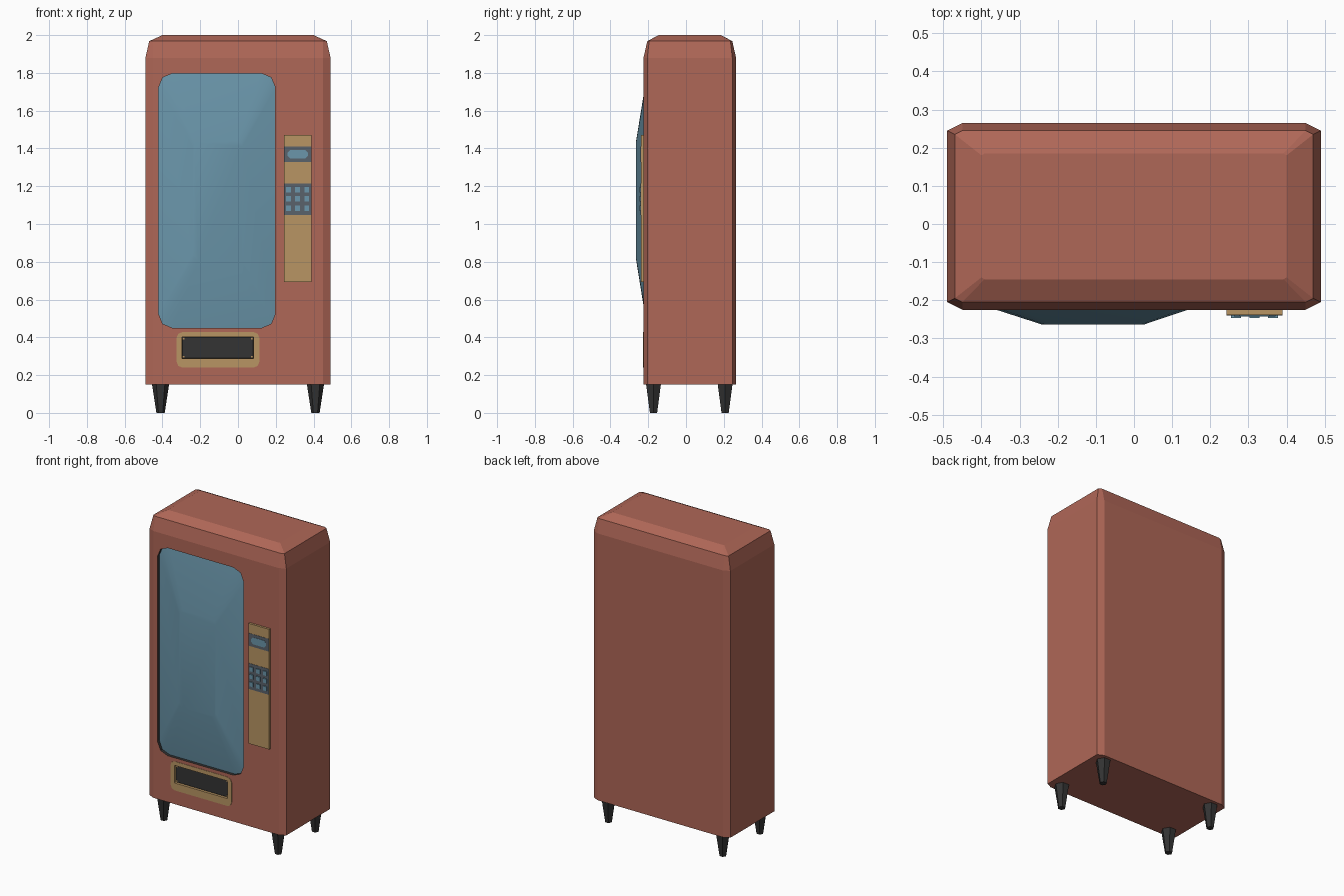
import bpy, bmesh, math

if "Cube" in bpy.data.objects:
    bpy.data.objects.remove(bpy.data.objects["Cube"])


def material(name, rgb):
    m = bpy.data.materials.new(name)
    m.diffuse_color = (*rgb, 1)
    m.use_nodes = True
    m.node_tree.nodes["Principled BSDF"].inputs["Base Color"].default_value = m.diffuse_color
    return m


RED = material("brick_red", (0.43, 0.135, 0.095))
BLUE = material("glass_blue", (0.145, 0.305, 0.405))
TAN = material("tan_trim", (0.485, 0.30, 0.125))
DARK = material("near_black", (0.033, 0.033, 0.033))
GREY = material("slate_grey", (0.102, 0.122, 0.145))
FRONT = -0.225


def rounded(x0, x1, z0, z1, r, y, seg=2):
    """Rounded rectangle facing the front, counter-clockwise."""
    pts = []
    for i, (cx, cz) in enumerate([(x1 - r, z0 + r), (x1 - r, z1 - r),
                                  (x0 + r, z1 - r), (x0 + r, z0 + r)]):
        for k in range(seg + 1):
            a = math.pi / 2 * (i - 1 + k / seg)
            pts.append((cx + r * math.cos(a), y, cz + r * math.sin(a)))
    return pts


def rect(x0, x1, z0, z1, y):
    return [(x0, y, z0), (x1, y, z0), (x1, y, z1), (x0, y, z1)]


def finish(bm, name, mat, smooth=False):
    for f in bm.faces:
        f.smooth = smooth
    me = bpy.data.meshes.new(name)
    bm.to_mesh(me)
    bm.free()
    me.materials.append(mat)
    ob = bpy.data.objects.new(name, me)
    bpy.context.collection.objects.link(ob)
    return ob


def skin(bm, rings, start=False, end=False):
    """Join rings with quads, optionally capping the ends."""
    vs = [[bm.verts.new(p) for p in r] for r in rings]
    n = len(rings[0])
    for a, b in zip(vs, vs[1:]):
        for i in range(n):
            j = (i + 1) % n
            bm.faces.new((a[i], a[j], b[j], b[i]))
    if start:
        bm.faces.new(vs[0][::-1])
    if end:
        bm.faces.new(vs[-1])
    return vs


def loft(name, mat, rings, start=False, end=False, smooth=False):
    bm = bmesh.new()
    skin(bm, rings, start, end)
    return finish(bm, name, mat, smooth)


def plate(name, mat, x0, x1, z0, z1, back, front):
    return loft(name, mat, [rect(x0, x1, z0, z1, back),
                            rect(x0, x1, z0, z1, front)], True, True)


# Cabinet: stacked octagons, front face filled around two openings
def octagon(x, y0, y1, cx, cy, z):
    return [(-x + cx, y0, z), (x - cx, y0, z), (x, y0 + cy, z), (x, y1 - cy, z),
            (x - cx, y1, z), (-x + cx, y1, z), (-x, y1 - cy, z), (-x, y0 + cy, z)]


def window(y):
    return rounded(-0.42, 0.197, 0.45, 1.797, 0.073, y)


def slot(y):
    return rect(-0.297, 0.082, 0.288, 0.402, y)


bm = bmesh.new()
vs = skin(bm, [octagon(0.49, FRONT, 0.265, 0.04, 0.02, 0.15),
               octagon(0.49, FRONT, 0.265, 0.04, 0.02, 1.88),
               octagon(0.47, -0.205, 0.245, 0.02, 0.01, 1.968),
               octagon(0.40, -0.145, 0.185, 0.008, 0.005, 2.0)], True, True)
a, b = vs[0], vs[1]
front_face = next(f for f in bm.faces if set(f.verts) == {a[0], a[1], b[0], b[1]})
edges = list(front_face.edges)
bmesh.ops.delete(bm, geom=[front_face], context='FACES_ONLY')
for hole in (window(FRONT), slot(FRONT)):
    hv = [bm.verts.new(p) for p in hole]
    edges += [bm.edges.new((hv[i - 1], hv[i])) for i in range(len(hv))]
res = bmesh.ops.triangle_fill(bm, use_beauty=True, edges=edges, normal=(0, -1, 0))
for f in [g for g in res["geom"] if isinstance(g, bmesh.types.BMFace)]:
    f.normal_update()
    if f.normal.y > 0:
        f.normal_flip()
finish(bm, "cabinet", RED)

# Bulging window glass and its dark seal
loft("window_seal", DARK, [window(FRONT), window(-0.206)])
loft("window_glass", BLUE, [window(-0.206),
                            rounded(-0.24, 0.025, 0.81, 1.44, 0.03, -0.264)],
     end=True, smooth=True)

# Delivery slot: thin tan surround, recessed dark flap, corner pins
bm = bmesh.new()
skin(bm, [rounded(-0.325, 0.113, 0.24, 0.428, 0.03, y, 2) for y in (FRONT, -0.227)])
rim = [rounded(-0.325, 0.113, 0.24, 0.428, 0.03, -0.227, 2),
       rounded(-0.297, 0.082, 0.288, 0.402, 0.0005, -0.227, 2),
       rounded(-0.297, 0.082, 0.288, 0.402, 0.0005, -0.21, 2)]
skin(bm, rim)
bmesh.ops.remove_doubles(bm, verts=bm.verts, dist=0.0001)
finish(bm, "slot_surround", TAN)
loft("slot_flap", DARK, [slot(-0.21)][:1] + [rect(-0.295, 0.08, 0.29, 0.40, -0.212)], end=True)
for x in (-0.289, 0.074):
    for z in (0.297, 0.393):
        plate("slot_pin", TAN, x - 0.005, x + 0.005, z - 0.005, z + 0.005, -0.212, -0.216)

# Control panel with display and keypad
plate("control_panel", TAN, 0.243, 0.39, 0.693, 1.472, FRONT, -0.239)
plate("display_surround", GREY, 0.243, 0.39, 1.328, 1.41, -0.239, -0.2405)
loft("display", BLUE, [rounded(0.262, 0.371, 1.346, 1.391, 0.015, y, 1)
                       for y in (-0.2405, -0.242)], end=True)
plate("keypad", GREY, 0.243, 0.39, 1.048, 1.215, -0.239, -0.2405)
for x in (0.267, 0.316, 0.364):
    for z in (1.084, 1.134, 1.182):
        plate("key", BLUE, x - 0.013, x + 0.013, z - 0.014, z + 0.014, -0.2405, -0.247)

# Tapered six-sided legs
for x in (-0.41, 0.41):
    for y in (-0.172, 0.207):
        rings = [[(x + r * math.cos(k * math.pi / 3), y + r * math.sin(k * math.pi / 3), z)
                  for k in range(6)] for r, z in ((0.022, 0), (0.045, 0.15))]
        loft("leg", DARK, rings, True, True)
